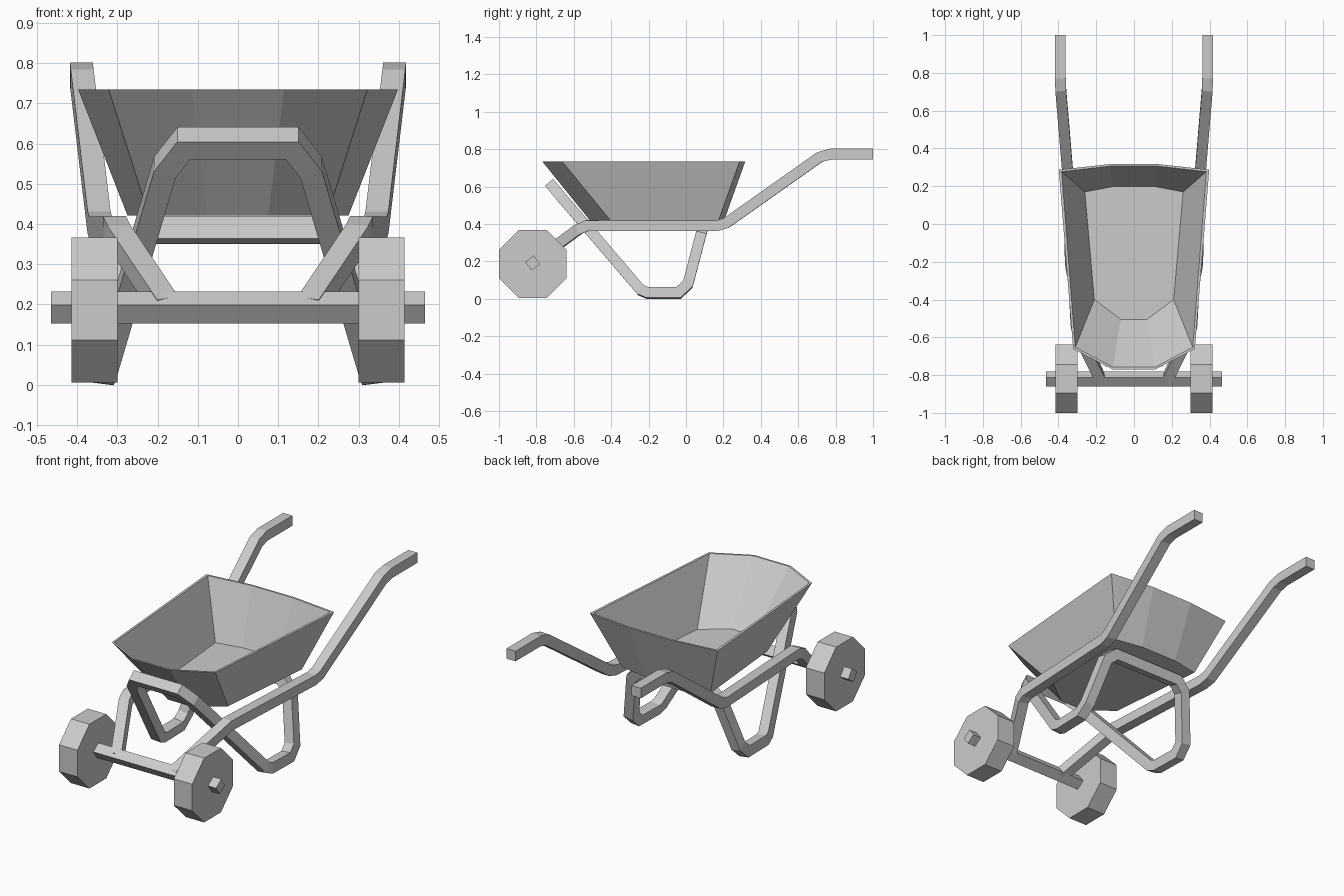
import bpy, bmesh, math
from mathutils import Vector, Matrix

cube = bpy.data.objects.get("Cube")
if cube:
    bpy.data.objects.remove(cube, do_unlink=True)

grey = bpy.data.materials.new("light_grey")
grey.use_nodes = True
grey.diffuse_color = (0.6, 0.6, 0.6, 1)
grey.node_tree.nodes["Principled BSDF"].inputs["Base Color"].default_value = (0.6, 0.6, 0.6, 1)

TUBE = 0.057


def finish(name, bm, mirror=False):
    """Turn a bmesh into a flat-shaded object, optionally mirrored across x."""
    bmesh.ops.recalc_face_normals(bm, faces=bm.faces)
    mesh = bpy.data.meshes.new(name)
    bm.to_mesh(mesh)
    bm.free()
    mesh.materials.append(grey)
    obj = bpy.data.objects.new(name, mesh)
    bpy.context.collection.objects.link(obj)
    if mirror:
        obj.modifiers.new("mirror", 'MIRROR').use_axis[0] = True
    return obj


def bridge(bm, a, b):
    n = len(a)
    for i in range(n):
        bm.faces.new((a[i], a[(i + 1) % n], b[(i + 1) % n], b[i]))


def square_tube(name, points, u, v, caps):
    """Sweep a square section along a path with true mitred corners."""
    pts = [Vector(p) for p in points]
    dirs = [(b - a).normalized() for a, b in zip(pts, pts[1:])]
    h = TUBE / 2
    u, v = Vector(u).normalized(), Vector(v).normalized()
    ring = [pts[0] + u * a * h + v * b * h for a, b in ((-1, -1), (1, -1), (1, 1), (-1, 1))]
    bm = bmesh.new()
    loops = [[bm.verts.new(c) for c in ring]]
    for i, d in enumerate(dirs):
        end = pts[i + 1]
        if i + 1 < len(dirs):
            plane = d + dirs[i + 1]
        else:
            plane = d
        ring = [c + d * ((end - c).dot(plane) / d.dot(plane)) for c in ring]
        loops.append([bm.verts.new(c) for c in ring])
        bridge(bm, loops[-2], loops[-1])
    if caps:
        bm.faces.new(loops[0])
        bm.faces.new(loops[-1])
    return finish(name, bm, mirror=True)


# Side rails, from the handle grips down to the axle
square_tube("handle_rails", [
    (0.39, 1.0, 0.774), (0.39, 0.775, 0.774), (0.388, 0.715, 0.758),
    (0.346, 0.215, 0.405), (0.342, 0.165, 0.391), (0.307, -0.53, 0.391),
    (0.298, -0.575, 0.372), (0.177, -0.82, 0.192)],
    (1, 0, 0), (0, 0, 1), caps=True)

# Leg loop: front hoop, feet and rear crossbar
square_tube("leg_frame", [
    (0, -0.714, 0.601), (0.135, -0.714, 0.601), (0.182, -0.664, 0.541),
    (0.328, -0.242, 0.047), (0.334, -0.205, 0.031), (0.338, -0.04, 0.031),
    (0.333, 0.01, 0.078), (0.268, 0.079, 0.34), (0.215, 0.091, 0.385),
    (0, 0.091, 0.385)],
    (0, -0.64, 0.768), (0, 0.768, 0.64), caps=False)

# Axle
bm = bmesh.new()
bmesh.ops.create_cube(bm, size=1, matrix=Matrix.Translation((0, -0.82, 0.192))
                      @ Matrix.Rotation(math.radians(36), 4, 'X')
                      @ Matrix.Diagonal((0.93, TUBE, TUBE, 1)))
finish("axle", bm)

# Eight-sided wheels
bm = bmesh.new()
radius = 0.181 / math.cos(math.pi / 8)
bmesh.ops.create_cone(bm, cap_ends=True, segments=8, radius1=radius, radius2=radius,
                      depth=0.115,
                      matrix=Matrix.Translation((0.3575, -0.819, 0.186))
                      @ Matrix.Rotation(math.pi / 2, 4, 'Y')
                      @ Matrix.Rotation(math.pi / 8, 4, 'Z'))
finish("wheels", bm, mirror=True)

# Tray: thin-walled, with pointed front and slightly bowed back
bm = bmesh.new()


def tray_loop(half, z):
    pts = half + [(-x, y) for x, y in reversed(half)]
    return [bm.verts.new((x, y, z)) for x, y in pts]


outer_base = tray_loop([(0.115, 0.205), (0.275, 0.175), (0.222, -0.405), (0.075, -0.515)], 0.421)
outer_rim = tray_loop([(0.13, 0.317), (0.398, 0.287), (0.322, -0.662), (0.115, -0.769)], 0.735)
inner_rim = tray_loop([(0.128, 0.306), (0.383, 0.277), (0.311, -0.653), (0.112, -0.758)], 0.735)
inner_base = tray_loop([(0.112, 0.198), (0.26, 0.17), (0.21, -0.4), (0.07, -0.505)], 0.431)
for a, b in ((outer_base, outer_rim), (outer_rim, inner_rim), (inner_rim, inner_base)):
    bridge(bm, a, b)
bm.faces.new(outer_base)
bm.faces.new(inner_base)
finish("tray", bm)
